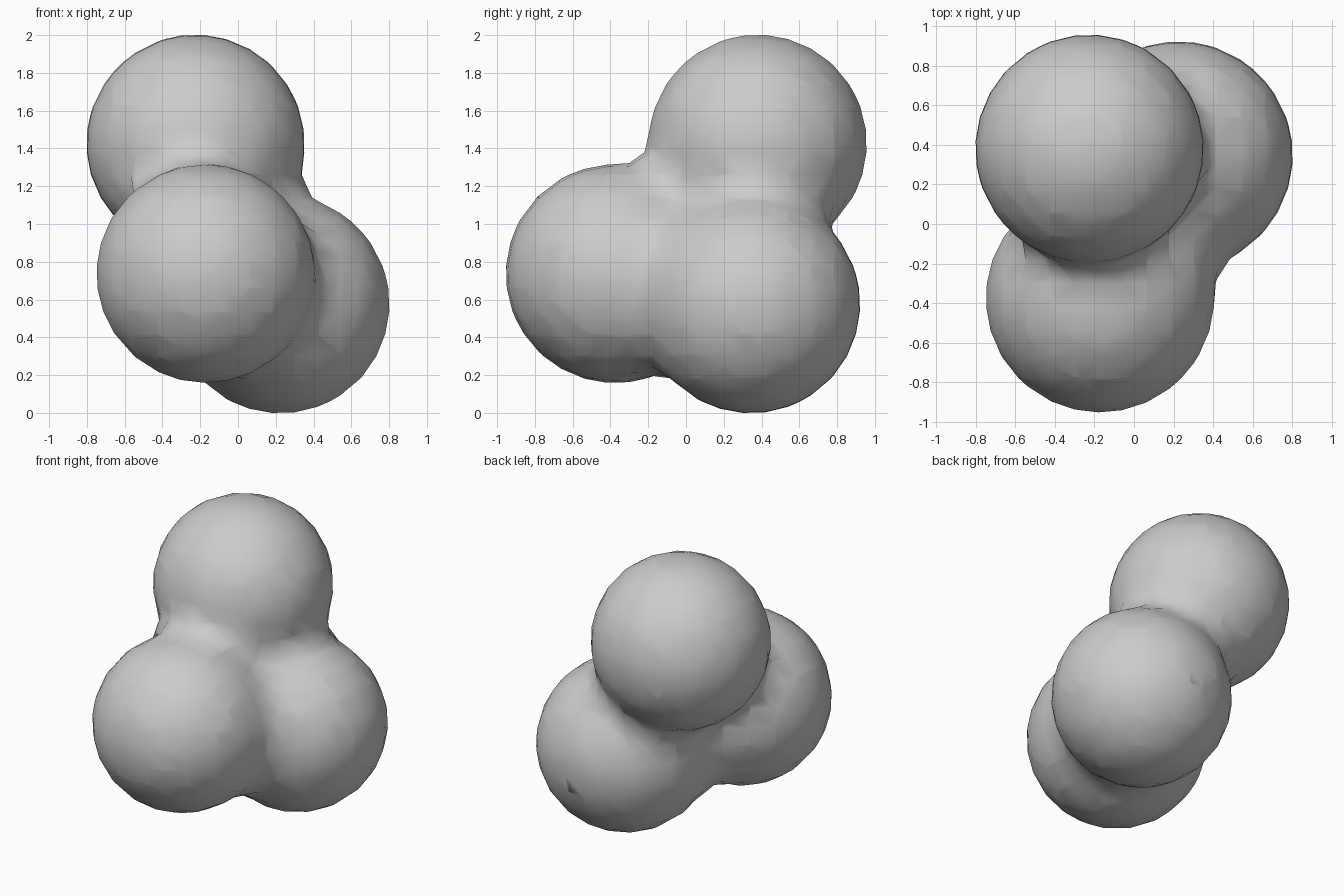
import bpy

if "Cube" in bpy.data.objects:
    bpy.data.objects.remove(bpy.data.objects["Cube"])

# Three equal blobs melting into each other: ball centres
centres = [(-0.225, 0.38, 1.425),   # top ball
           (-0.172, -0.375, 0.737),  # front ball
           (0.225, 0.345, 0.575)]    # lower right ball

meta = bpy.data.metaballs.new("blob_field")
meta.resolution = 0.12
meta.render_resolution = 0.12
meta.threshold = 0.2
field = bpy.data.objects.new("blob_field", meta)
bpy.context.collection.objects.link(field)
for c in centres:
    e = meta.elements.new(type='BALL')
    e.co = c
    e.radius = 0.79     # visible radius is about 0.578
    e.stiffness = 2.0

# Bake the blended surface into a smooth mesh
bpy.context.view_layer.update()
dg = bpy.context.evaluated_depsgraph_get()
mesh = bpy.data.meshes.new_from_object(field.evaluated_get(dg), depsgraph=dg)
bpy.data.objects.remove(field)
blob = bpy.data.objects.new("three_lobed_blob", mesh)
bpy.context.collection.objects.link(blob)
mesh.shade_smooth()

# Seat the lowest point on the ground
low = min(v.co.z for v in mesh.vertices)
for v in mesh.vertices:
    v.co.z -= low
